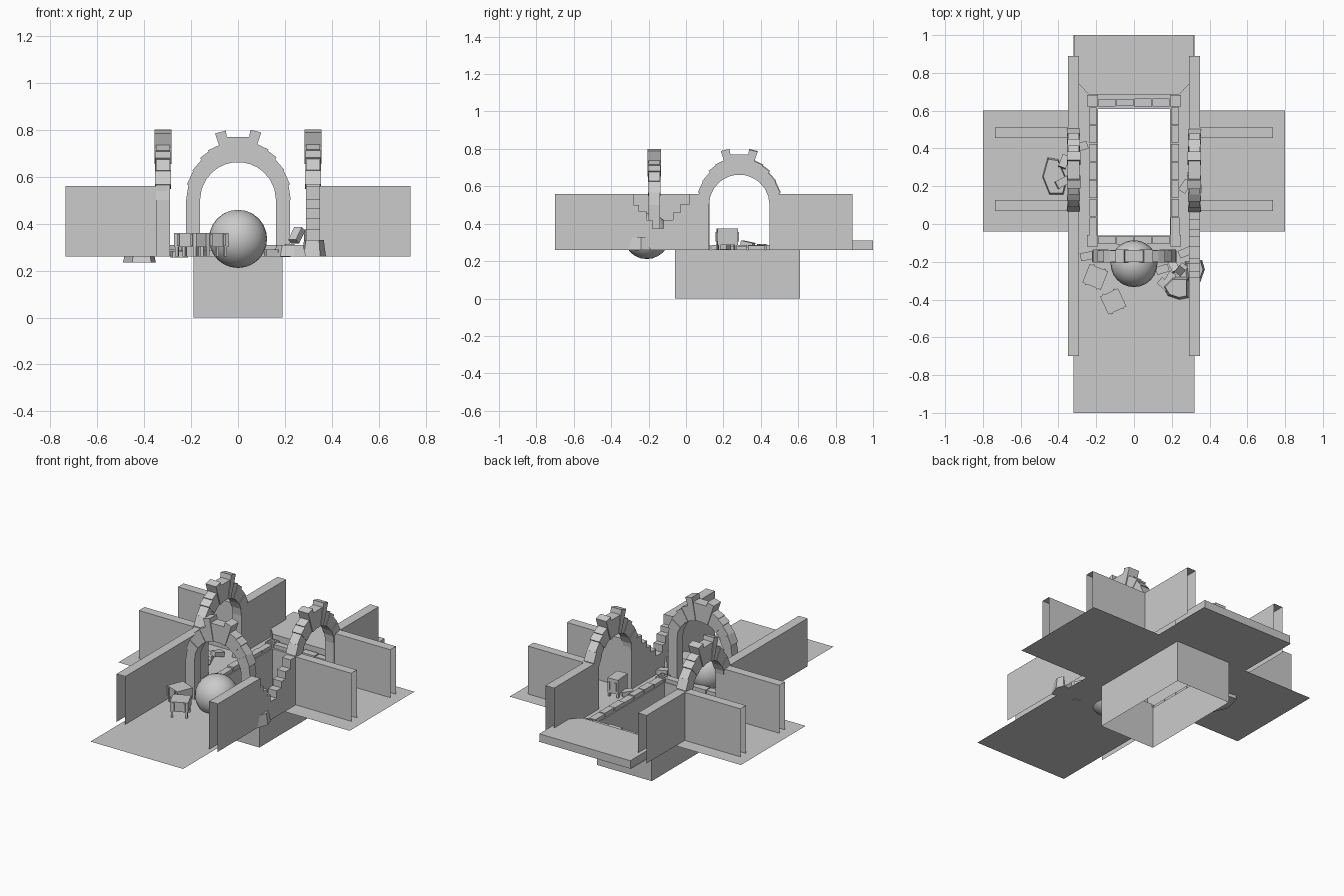
import bpy, bmesh, math, random
from mathutils import Vector, Matrix

if "Cube" in bpy.data.objects:
    bpy.data.objects.remove(bpy.data.objects["Cube"])

random.seed(4)
F = 0.26  # floor level


def finish(bm, name, M=None):
    bmesh.ops.recalc_face_normals(bm, faces=bm.faces[:])
    me = bpy.data.meshes.new(name)
    bm.to_mesh(me)
    bm.free()
    ob = bpy.data.objects.new(name, me)
    bpy.context.collection.objects.link(ob)
    if M:
        ob.matrix_world = M
    return ob


def add_box(bm, c, s, rz=0, rx=0, ry=0):
    m = (Matrix.Translation(c) @ Matrix.Rotation(rz, 4, 'Z') @ Matrix.Rotation(ry, 4, 'Y')
         @ Matrix.Rotation(rx, 4, 'X') @ Matrix.Diagonal((*s, 1)))
    bmesh.ops.create_cube(bm, size=1, matrix=m)


def add_prism(bm, pts, vec):
    """Extrude a flat outline along vec."""
    vec = Vector(vec)
    a = [bm.verts.new(p) for p in pts]
    b = [bm.verts.new(Vector(p) + vec) for p in pts]
    bm.faces.new(a)
    bm.faces.new(b)
    for i in range(len(a)):
        j = (i + 1) % len(a)
        bm.faces.new((a[i], a[j], b[j], b[i]))


# floors around the open pit
bm = bmesh.new()
for x0, x1, y0, y1 in [(-.32, .32, -1, -.06), (-.32, .32, .61, 1),
                       (-.32, -.19, -.06, .61), (.19, .32, -.06, .61),
                       (-.8, -.32, -.04, .6), (.32, .8, -.04, .6)]:
    bm.faces.new([bm.verts.new(p) for p in
                  ((x0, y0, F), (x1, y0, F), (x1, y1, F), (x0, y1, F))])
finish(bm, "floor")

# raised landing at the back
bm = bmesh.new()
add_prism(bm, [(-.315, 1, F), (.315, 1, F), (.315, .74, F), (.29, .74, F),
               (.24, .685, F), (-.24, .685, F), (-.29, .74, F), (-.315, .74, F)], (0, 0, .05))
finish(bm, "back_landing")

# pit walls, open at top and bottom
bm = bmesh.new()
add_box(bm, (0, .275, .13), (.38, .67, .26))
bmesh.ops.delete(bm, geom=[f for f in bm.faces if abs(f.normal.z) > .5], context='FACES')
finish(bm, "pit_walls")


# hollow walls: open underneath and at the far end
def wall(name, x0, x1, y0, y1, open_dir):
    bm = bmesh.new()
    add_box(bm, ((x0 + x1) / 2, (y0 + y1) / 2, F + .15), (x1 - x0, y1 - y0, .30))
    d = Vector(open_dir)
    bmesh.ops.delete(bm, geom=[f for f in bm.faces if f.normal.z < -.5 or f.normal.dot(d) > .5],
                     context='FACES')
    finish(bm, name)


wall("left_wall_front", -.35, -.29, -.7, .08, (0, -1, 0))
for s, n in ((-1, "left"), (1, "right")):
    a, b = sorted((s * .29, s * .35))
    wall(n + "_wall_back", a, b, .48, .89, (0, 1, 0))
    a, b = sorted((s * .30, s * .735))
    for y, k in ((.098, "front"), (.484, "back")):
        wall(n + "_corridor_wall_" + k, a, b, y - .028, y + .028, (s, 0, 0))

# broken wall with a stepped gap
bm = bmesh.new()
prof = [(-.7, F), (-.7, .56), (-.28, .56), (-.28, .50), (-.25, .50), (-.25, .465), (-.21, .465),
        (-.21, .42), (-.18, .42), (-.18, .375), (-.12, .375), (-.12, .42), (-.07, .42),
        (-.07, .46), (-.03, .46), (-.03, .505), (.02, .505), (.02, .56), (.08, .56), (.08, F)]
add_prism(bm, [(.29, y, z) for y, z in prof], (.06, 0, 0))
bmesh.ops.recalc_face_normals(bm, faces=bm.faces[:])
bmesh.ops.delete(bm, geom=[f for f in bm.faces if f.normal.z < -.5 or
                           (f.normal.y < -.5 and f.calc_center_median().y < -.69)],
                 context='FACES')
finish(bm, "broken_wall")


# stone arches built from uneven wedge stones
def arch(name, loc, rz):
    bm = bmesh.new()
    zc, r = .50, .162
    for s in (-1, 1):
        add_box(bm, (s * .192, 0, (F + zc) / 2), (.06, .06, zc - F))
    half = [(0, 17, .225, .060), (17, 33, .232, .068), (33, 48, .236, .060),
            (48, 59, .246, .066), (59, 71, .252, .060), (71, 80, .305, .072)]
    stones = half + [(80, 100, .274, .064)] + \
        [(180 - b, 180 - a, o - .004, d) for a, b, o, d in half]
    for a, b, o, d in stones:
        a, b = math.radians(a), math.radians(b)
        pts = [(q * math.cos(t), -d / 2, zc + q * math.sin(t))
               for q, t in ((r, a), (o, a), (o, b), (r, b))]
        add_prism(bm, pts, (0, d, 0))
    finish(bm, name, Matrix.Translation(loc) @ Matrix.Rotation(rz, 4, 'Z'))


arch("front_arch", (0, -.17, 0), 0)
arch("left_arch", (-.32, .285, 0), math.pi / 2)
arch("right_arch", (.32, .285, 0), -math.pi / 2)

# rim stones along the pit edge
bm = bmesh.new()


def rim_row(p0, p1, n):
    p0, p1 = Vector(p0), Vector(p1)
    step = (p1 - p0) / n
    for i in range(n):
        c = p0 + step * (i + .5)
        h, w = random.uniform(.018, .027), random.uniform(.038, .046)
        L = step.length * .95
        s = (L, w, h) if abs(step.x) > abs(step.y) else (w, L, h)
        add_box(bm, (c.x, c.y, F + h / 2), s)


for x in (-.217, .217):
    rim_row((x, -.06, 0), (x, .62, 0), 7)
rim_row((-.19, .643, 0), (.19, .643, 0), 4)
rim_row((-.19, -.085, 0), (.19, -.085, 0), 4)
finish(bm, "pit_rim_stones")

# stepped corner stones
bm = bmesh.new()
for x in (-.22, .22):
    for y in (-.088, .652):
        for w, h in ((.06, .022), (.042, .026), (.02, .030)):
            add_box(bm, (x, y, F + h / 2), (w, w, h))
finish(bm, "pit_corner_stones")

# boulder sunk into the floor
bpy.ops.mesh.primitive_uv_sphere_add(segments=24, ring_count=12, radius=.124, location=(0, -.21, .335))
bpy.context.object.name = "boulder"
bpy.ops.object.shade_smooth()


# crates on short legs
def crate(name, loc, rz, ry=0, s=(.105, .105, .06)):
    bm = bmesh.new()
    add_box(bm, (0, 0, .07), s)
    for x in (-1, 1):
        for y in (-1, 1):
            add_box(bm, (x * s[0] * .4, y * s[1] * .4, .025), (.012, .012, .05))
            add_box(bm, (x * s[0] * .3, y * s[1] * .52, .07), (.010, .008, .05))
    finish(bm, name, Matrix.Translation(loc) @ Matrix.Rotation(rz, 4, 'Z') @ Matrix.Rotation(ry, 4, 'Y'))


crate("crate_left", (-.205, -.28, F), math.radians(-22))
crate("crate_front", (-.11, -.41, F), math.radians(25))
crate("crate_doorway", (.32, .22, F), math.radians(5), 0, (.07, .11, .09))


# broken masonry chunks
def chunk(name, outline, z0, z1, shrink):
    bm = bmesh.new()
    c = sum((Vector(p) for p in outline), Vector((0, 0))) / len(outline)
    for p in outline:
        p = Vector(p)
        bm.verts.new((p.x, p.y, z0))
        q = c + (p - c) * shrink
        bm.verts.new((q.x, q.y, z1))
    bmesh.ops.convex_hull(bm, input=bm.verts[:])
    bmesh.ops.dissolve_limit(bm, angle_limit=.02, verts=bm.verts[:], edges=bm.edges[:])
    finish(bm, name)


chunk("left_rubble_slab", [(-.49, .25), (-.46, .36), (-.40, .35), (-.35, .23), (-.37, .15), (-.45, .15)],
      .235, .285, .85)
chunk("right_rubble_chunk", [(.15, -.33), (.18, -.38), (.24, -.40), (.29, -.39), (.29, -.28), (.2, -.28)],
      F, .31, .8)
chunk("wall_rubble_chunk", [(.27, -.2), (.28, -.3), (.35, -.31), (.375, -.24), (.36, -.19)],
      F, .33, .8)

# loose fallen bricks
bm = bmesh.new()
for x, y, z, rz, ry in [(.15, -.24, .275, .3, 0), (.19, -.29, .275, 1.1, .1), (.21, -.22, .29, 2.0, .3),
                        (.25, -.24, .35, .9, -.9), (.27, -.15, .275, .4, 0), (.16, -.32, .275, 2.4, 0),
                        (-.28, .41, .275, .3, .1), (-.37, .33, .29, 1.2, .2), (-.38, .22, .29, .5, .2),
                        (.27, .2, .275, 1.0, 0), (-.25, -.17, .27, .2, 0)]:
    add_box(bm, (x, y, z), (.068, .042, .028), rz, 0, ry)
finish(bm, "fallen_bricks")
